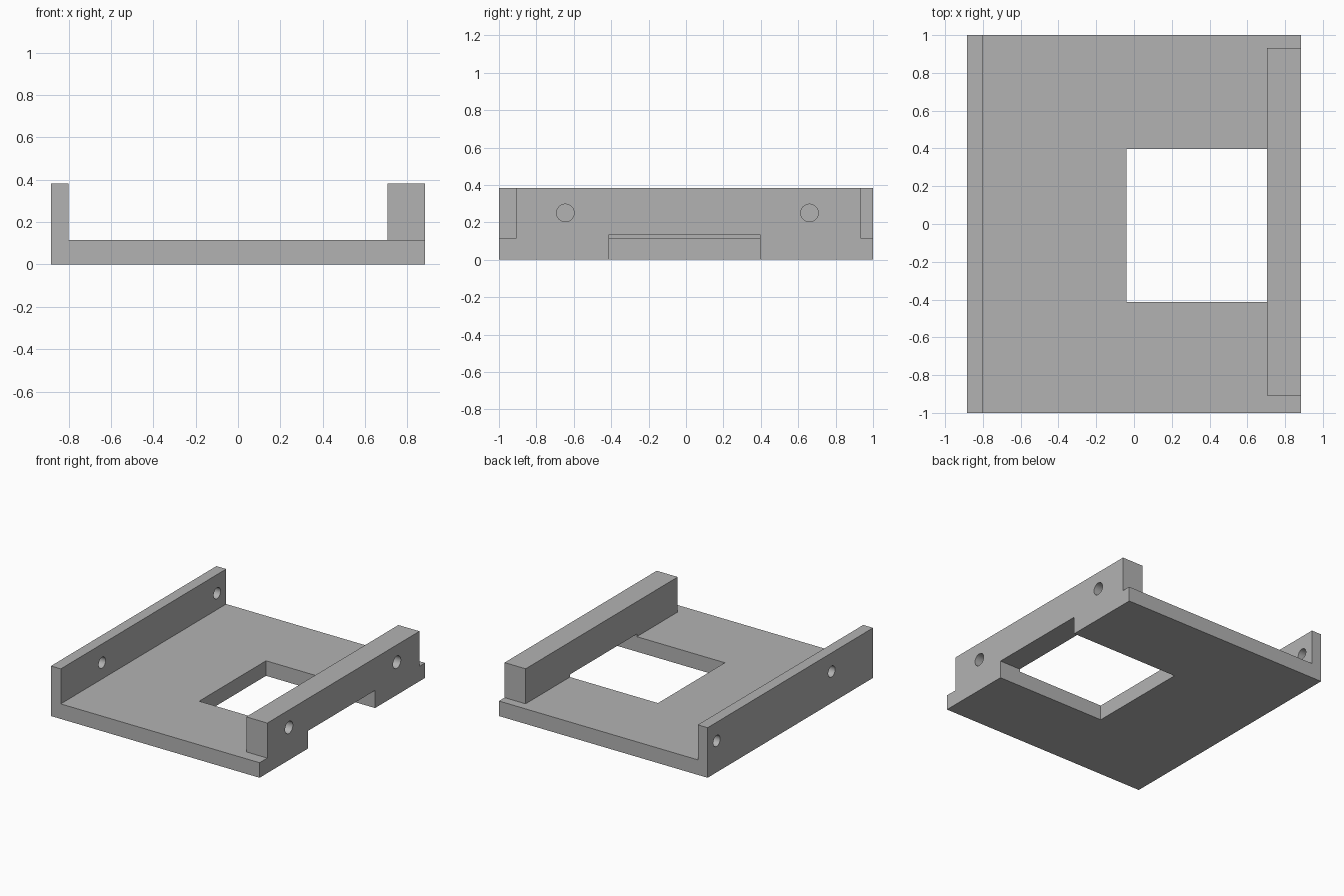
import bpy
import bmesh
from math import pi
from mathutils import Matrix, Vector

default = bpy.data.objects.get("Cube")
if default:
    bpy.data.objects.remove(default, do_unlink=True)

HALF_X, TOP, FLOOR = 0.883, 0.383, 0.115
WALL_IN, RAIL_IN = -0.8, 0.705
OPEN_Y = (-0.413, 0.396)

grey = bpy.data.materials.new("plain grey")
grey.use_nodes = True
colour = (0.45, 0.45, 0.45, 1)
grey.diffuse_color = colour
grey.node_tree.nodes["Principled BSDF"].inputs["Base Color"].default_value = colour


def finish(name, bm):
    bmesh.ops.recalc_face_normals(bm, faces=bm.faces)
    mesh = bpy.data.meshes.new(name)
    bm.to_mesh(mesh)
    bm.free()
    mesh.materials.append(grey)
    obj = bpy.data.objects.new(name, mesh)
    bpy.context.collection.objects.link(obj)
    return obj


def box(name, x, y, z):
    bm = bmesh.new()
    low, high = Vector((x[0], y[0], z[0])), Vector((x[1], y[1], z[1]))
    bmesh.ops.create_cube(bm, size=1, matrix=Matrix.Translation((low + high) / 2)
                          @ Matrix.Diagonal((*(high - low), 1)))
    return finish(name, bm)


def bore(name, x, y, z, radius):
    bm = bmesh.new()
    place = Matrix.Translation(((x[0] + x[1]) / 2, y, z)) @ Matrix.Rotation(pi / 2, 4, "Y")
    bmesh.ops.create_cone(bm, cap_ends=True, segments=48, radius1=radius, radius2=radius,
                          depth=x[1] - x[0], matrix=place)
    return finish(name, bm)


def combine(target, tool, operation):
    mod = target.modifiers.new(operation.title(), "BOOLEAN")
    mod.operation, mod.object, mod.solver = operation, tool, "EXACT"
    bpy.context.view_layer.objects.active = target
    bpy.ops.object.modifier_apply(modifier=mod.name)
    bpy.data.objects.remove(tool, do_unlink=True)


# Base plate and tall side wall, swept from one L-shaped section
bm = bmesh.new()
section = [(-HALF_X, 0), (HALF_X, 0), (HALF_X, FLOOR),
           (WALL_IN, FLOOR), (WALL_IN, TOP), (-HALF_X, TOP)]
face = bm.faces.new([bm.verts.new((x, -1, z)) for x, z in section])
sweep = bmesh.ops.extrude_face_region(bm, geom=[face])
bmesh.ops.translate(bm, vec=(0, 2, 0),
                    verts=[v for v in sweep["geom"] if isinstance(v, bmesh.types.BMVert)])
bracket = finish("bracket_tray", bm)

# Thick rail, stopping short of both ends of the plate
combine(bracket, box("rail", (RAIL_IN, HALF_X), (-0.907, 0.932), (0, TOP)), "UNION")

# Floor opening, running out under the rail as a slightly taller notch
combine(bracket, box("opening", (-0.04, RAIL_IN), OPEN_Y, (-0.1, 0.135)), "DIFFERENCE")
combine(bracket, box("notch", (RAIL_IN - 0.05, 1), OPEN_Y, (-0.1, 0.135)), "DIFFERENCE")

# Blind screw holes in the rail, through holes in the wall
for y in (-0.645, 0.66):
    combine(bracket, bore("rail_hole", (HALF_X - 0.13, 1), y, 0.25, 0.047), "DIFFERENCE")
for y in (-0.5, 0.89):
    combine(bracket, bore("wall_hole", (-1, WALL_IN + 0.1), y, 0.24, 0.042), "DIFFERENCE")

# Smooth bores, crisp edges
bpy.ops.object.select_all(action="DESELECT")
bracket.select_set(True)
bpy.context.view_layer.objects.active = bracket
bpy.ops.object.shade_smooth_by_angle(angle=pi / 6)
